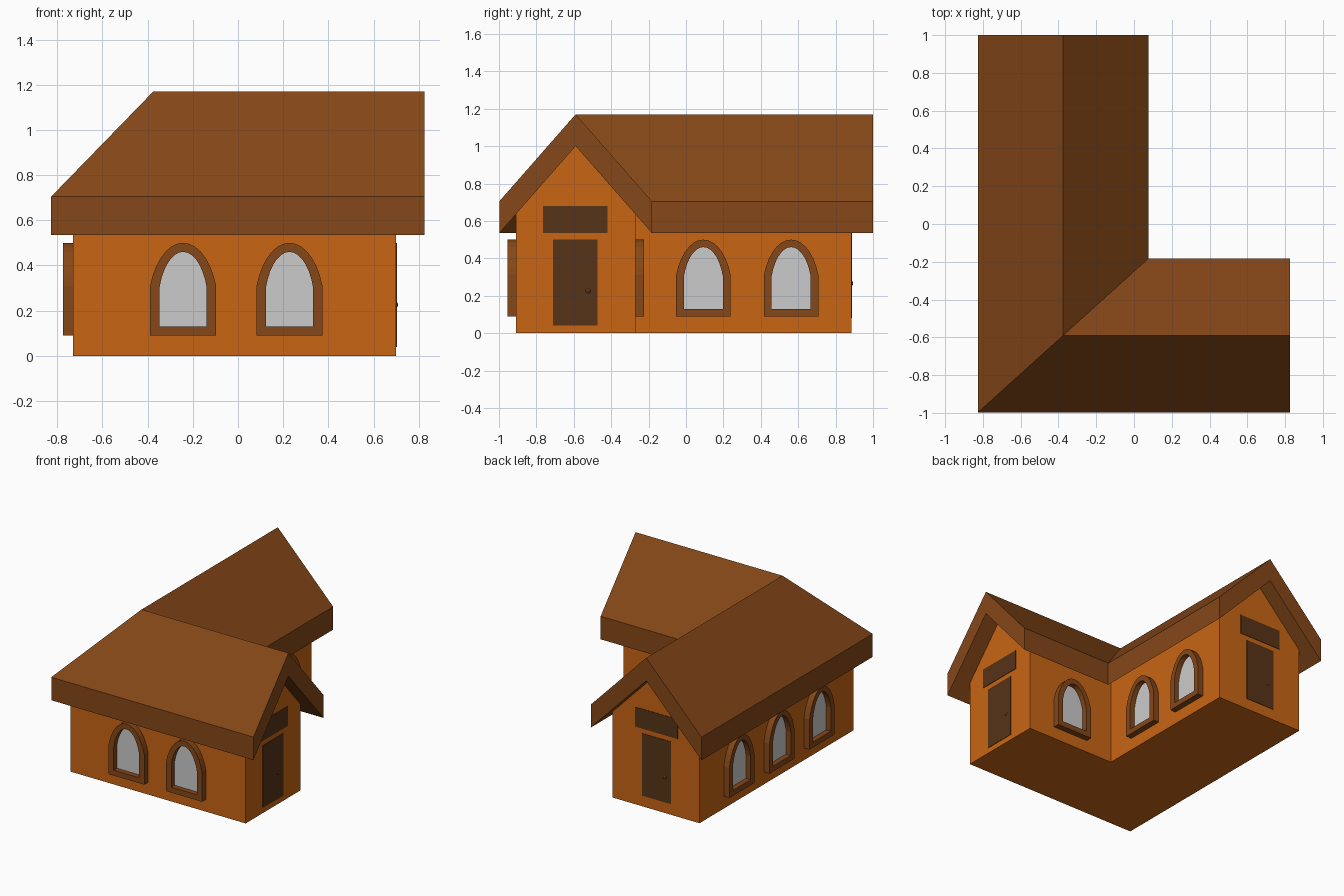
import bpy, bmesh, math
from mathutils import Vector, Matrix

if "Cube" in bpy.data.objects:
    bpy.data.objects.remove(bpy.data.objects["Cube"])


def material(name, rgb):
    m = bpy.data.materials.new(name)
    m.diffuse_color = (*rgb, 1)
    m.use_nodes = True
    m.node_tree.nodes["Principled BSDF"].inputs["Base Color"].default_value = m.diffuse_color
    return m


WALL = material("wall_orange", (0.58, 0.13, 0.007))
ROOF = material("roof_brown", (0.235, 0.063, 0.009))
DOOR = material("door_brown", (0.095, 0.033, 0.009))
CX, CY = -0.375, -0.59  # ridge lines of the two wings


def make(name, bm, mat=None, matrix=None):
    bmesh.ops.recalc_face_normals(bm, faces=bm.faces[:])
    me = bpy.data.meshes.new(name)
    bm.to_mesh(me)
    bm.free()
    ob = bpy.data.objects.new(name, me)
    bpy.context.collection.objects.link(ob)
    if mat:
        me.materials.append(mat)
    if matrix:
        ob.matrix_world = matrix
    return ob


def sweep_l(name, profile, hx, hy, end_x, end_y, mat):
    """Sweep a (t, z) profile along the L-shaped ridge with a mitred corner."""
    bm = bmesh.new()
    rings = [[bm.verts.new((end_x, CY + hy * t, z)) for t, z in profile],
             [bm.verts.new((CX + hx * t, CY + hy * t, z)) for t, z in profile],
             [bm.verts.new((CX + hx * t, end_y, z)) for t, z in profile]]
    n = len(profile)
    for a, b in zip(rings, rings[1:]):
        for i in range(n):
            j = (i + 1) % n
            bm.faces.new((a[i], a[j], b[j], b[i]))
    bm.faces.new(rings[0])
    bm.faces.new(rings[2])
    return make(name, bm, mat)


def facing(origin, normal):
    """Local x runs along the wall, y is up, z points out of the wall."""
    n = Vector(normal)
    up = Vector((0, 0, 1))
    m = Matrix((up.cross(n), up, n)).transposed().to_4x4()
    m.translation = Vector(origin)
    return m


def arch(hw, bottom, spring, top, steps=14):
    a0 = math.radians(20)
    pts = [(-hw, bottom), (hw, bottom)]
    for i in range(steps + 1):
        a = a0 + (math.pi - 2 * a0) * i / steps
        k = (math.sin(a) - math.sin(a0)) / (1 - math.sin(a0))
        pts.append((hw * math.cos(a) / math.cos(a0), spring + (top - spring) * k))
    return pts


def prism(name, pts, depth, mat, matrix, back=-0.01):
    bm = bmesh.new()
    f = bm.faces.new([bm.verts.new((x, y, back)) for x, y in pts])
    r = bmesh.ops.extrude_face_region(bm, geom=[f])
    verts = [v for v in r["geom"] if isinstance(v, bmesh.types.BMVert)]
    bmesh.ops.translate(bm, verts=verts, vec=(0, 0, depth - back))
    return make(name, bm, mat, matrix)


def window(name, origin, normal):
    m = facing(origin, normal)
    outer = arch(0.146, 0.09, 0.31, 0.50)
    inner = arch(0.104, 0.13, 0.305, 0.46)
    bm = bmesh.new()
    loops = [[bm.verts.new((x, y, d)) for x, y in pts]
             for pts, d in ((outer, 0), (outer, 0.045), (inner, 0.045), (inner, 0))]
    n = len(outer)
    for k in range(4):
        a, b = loops[k], loops[(k + 1) % 4]
        for i in range(n):
            j = (i + 1) % n
            bm.faces.new((a[i], a[j], b[j], b[i]))
    make(name + "_frame", bm, ROOF, m)
    prism(name + "_glass", inner, 0.006, None, m)


def rect(hw, z0, z1):
    return [(-hw, z0), (hw, z0), (hw, z1), (-hw, z1)]


def entrance(name, origin, normal, lift):
    m = facing(origin, normal)
    prism(name + "_door", rect(0.119, 0.04 + lift, 0.50 + lift), 0.003, DOOR, m)
    prism(name + "_lintel_board", rect(0.173, 0.535 + lift, 0.68 + lift), 0.003, DOOR, m)
    bm = bmesh.new()
    bmesh.ops.create_uvsphere(bm, u_segments=16, v_segments=10, radius=0.021)
    knob = make(name + "_knob", bm, DOOR,
                m @ Matrix.Translation((0.068, 0.226 + lift, -0.013)))
    for p in knob.data.polygons:
        p.use_smooth = True


# L-shaped walls with gable ends, and the roof slab over them
sweep_l("walls", [(-1, 0), (1, 0), (1, 0.637), (0, 1.0), (-1, 0.637)],
        0.355, 0.32, 0.70, 0.885, WALL)
sweep_l("roof", [(-1, 0.535), (0, 1.0), (1, 0.535), (1, 0.705), (0, 1.17), (-1, 0.705)],
        0.452, 0.408, 0.825, 1.0, ROOF)

# Windows on every long wall
for i, x in enumerate((-0.243, 0.228)):
    window(f"front_window_{i}", (x, -0.91, 0), (0, -1, 0))
for i, y in enumerate((-0.48, -0.012, 0.456)):
    window(f"left_window_{i}", (-0.73, y, 0), (-1, 0, 0))
for i, y in enumerate((0.093, 0.562)):
    window(f"inner_window_{i}", (-0.02, y, 0), (1, 0, 0))
window("back_window", (0.34, -0.27, 0), (0, 1, 0))

# Doors on both gable ends
entrance("right", (0.70, CY - 0.002, 0), (1, 0, 0), 0)
entrance("back", (CX - 0.005, 0.885, 0), (0, 1, 0), 0.04)
